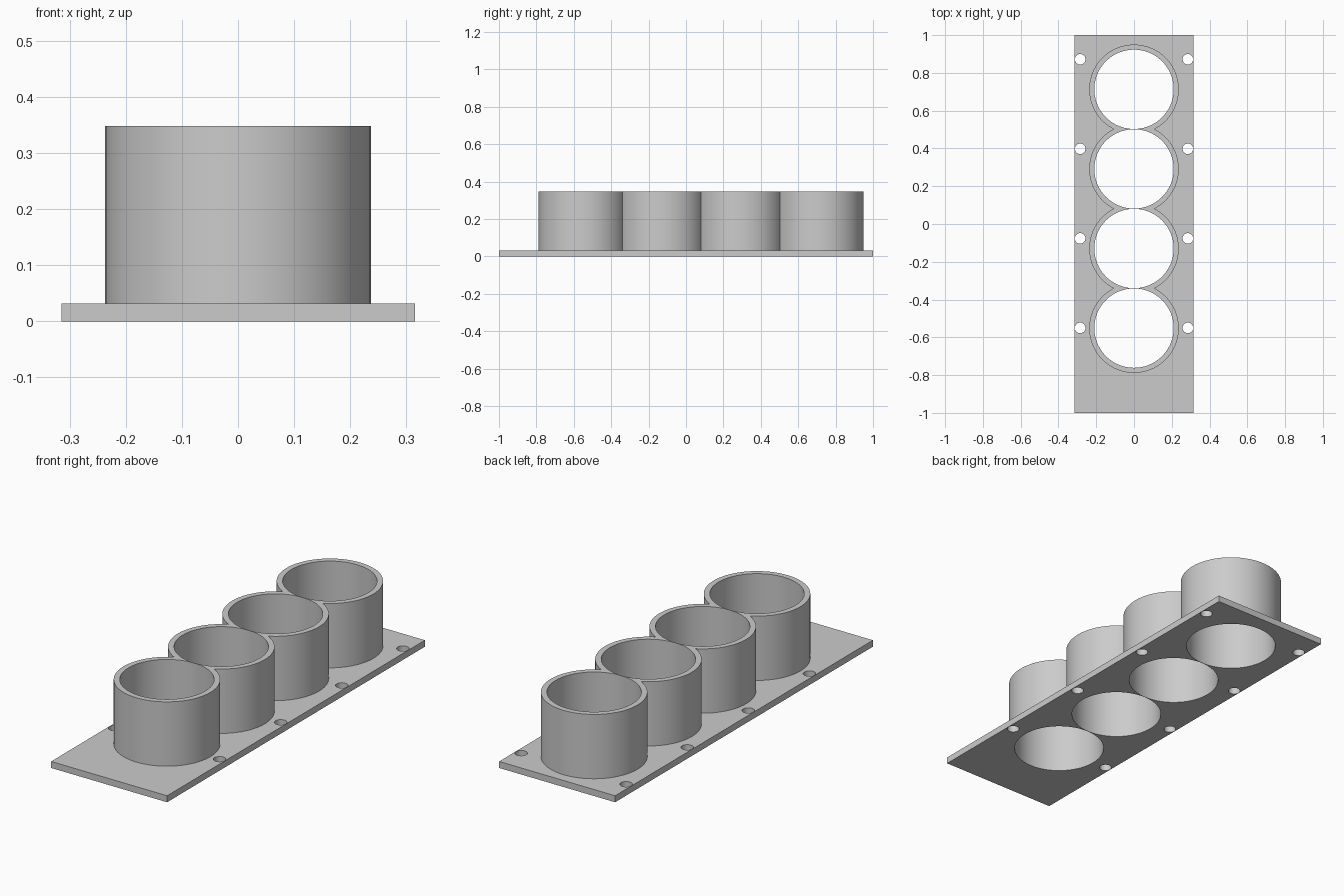
import bpy

if "Cube" in bpy.data.objects:
    bpy.data.objects.remove(bpy.data.objects["Cube"], do_unlink=True)

PLATE_W, PLATE_L, PLATE_T = 0.63, 2.0, 0.032
TOP = 0.348
OUTER_R, BORE_R, SCREW_R = 0.237, 0.21, 0.028
TUBE_Y = [0.713 - 0.4214 * i for i in range(4)]
SCREW_Y = [0.872 - 0.474 * i for i in range(4)]
SCREW_X = 0.285

grey = bpy.data.materials.new("light grey")
grey.use_nodes = True
colour = (0.6, 0.6, 0.6, 1.0)
grey.diffuse_color = colour
grey.node_tree.nodes["Principled BSDF"].inputs["Base Color"].default_value = colour


def cylinder(name, x, y, radius, z0, z1, sides):
    bpy.ops.mesh.primitive_cylinder_add(
        vertices=sides, radius=radius, depth=z1 - z0, location=(x, y, (z0 + z1) / 2))
    obj = bpy.context.object
    obj.name = name
    obj.data.materials.append(grey)
    return obj


def combine(body, tool, operation):
    """Apply a boolean to body and discard the tool."""
    mod = body.modifiers.new(operation.lower(), "BOOLEAN")
    mod.operation = operation
    mod.solver = "EXACT"
    mod.object = tool
    bpy.context.view_layer.objects.active = body
    bpy.ops.object.modifier_apply(modifier=mod.name)
    bpy.data.objects.remove(tool, do_unlink=True)


# Base plate
bpy.ops.mesh.primitive_cube_add(size=1, location=(0, 0, PLATE_T / 2))
holder = bpy.context.object
holder.name = "tube_holder"
holder.scale = (PLATE_W, PLATE_L, PLATE_T)
bpy.ops.object.transform_apply(location=True, rotation=False, scale=True)
holder.data.materials.append(grey)

# Row of overlapping tubes rising from the plate
for y in TUBE_Y:
    combine(holder, cylinder("tube", 0, y, OUTER_R, PLATE_T / 2, TOP, 96), "UNION")

# Bores through tubes and plate
for y in TUBE_Y:
    combine(holder, cylinder("bore", 0, y, BORE_R, -0.1, TOP + 0.1, 96), "DIFFERENCE")

# Screw holes along both long edges
for y in SCREW_Y:
    for x in (-SCREW_X, SCREW_X):
        combine(holder, cylinder("screw_hole", x, y, SCREW_R, -0.1, 0.1, 32), "DIFFERENCE")

bpy.ops.object.select_all(action="DESELECT")
holder.select_set(True)
bpy.context.view_layer.objects.active = holder
bpy.ops.object.shade_smooth_by_angle(angle=0.52)
